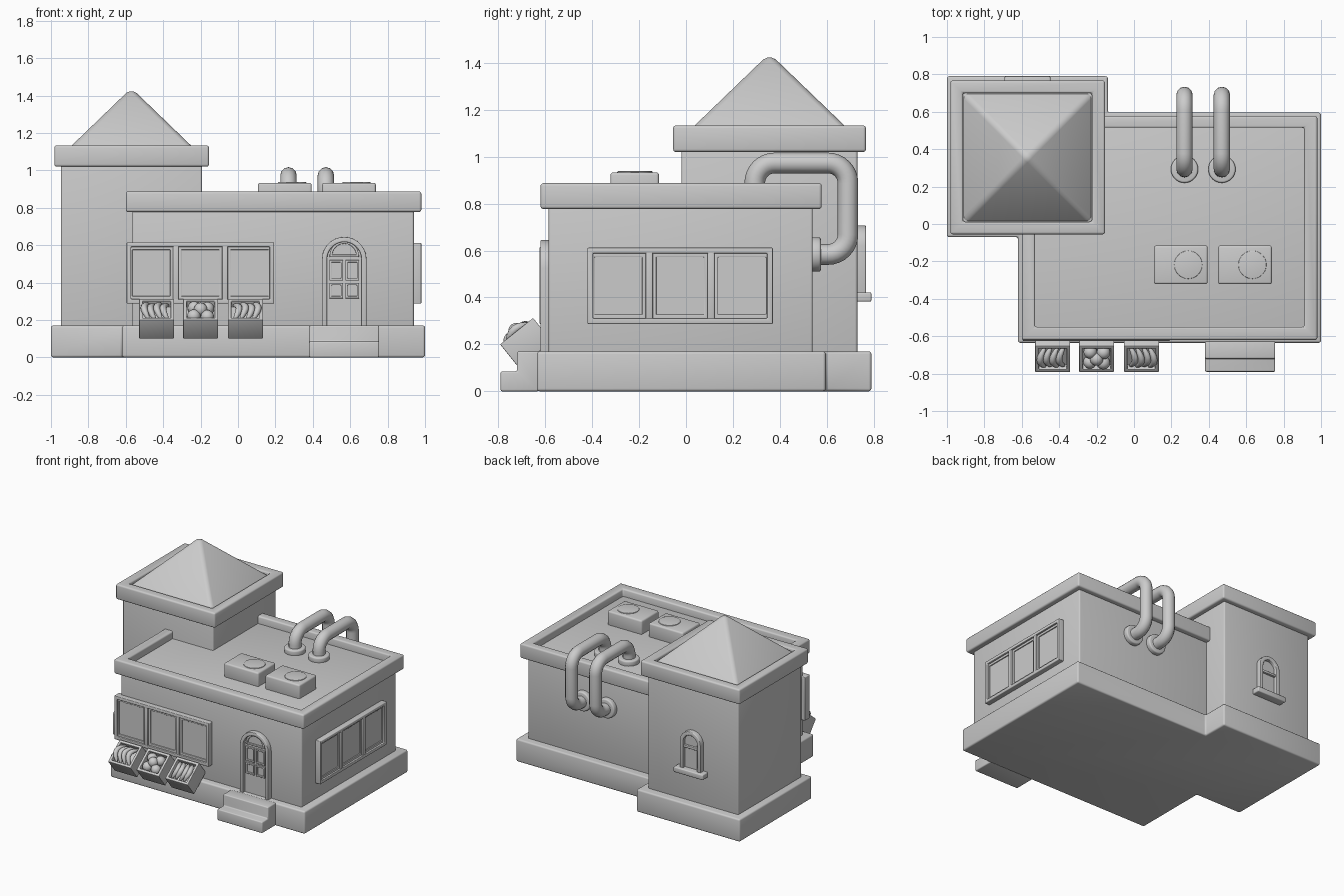
import bpy, bmesh, math
from mathutils import Matrix, Vector

if "Cube" in bpy.data.objects:
    bpy.data.objects.remove(bpy.data.objects["Cube"])


def plane(u, v, w, origin=(0, 0, 0)):
    """Matrix taking local (u, v, w) to world."""
    m = Matrix((u, v, w)).transposed().to_4x4()
    m.translation = Vector(origin)
    return m


PLAN = Matrix.Identity(4)
SIDE = plane((0, 1, 0), (0, 0, 1), (1, 0, 0))


def finish(name, bm, m, bevel):
    bmesh.ops.recalc_face_normals(bm, faces=bm.faces)
    me = bpy.data.meshes.new(name)
    bm.to_mesh(me)
    bm.free()
    me.transform(m)
    ob = bpy.data.objects.new(name, me)
    bpy.context.collection.objects.link(ob)
    if bevel:
        b = ob.modifiers.new("bevel", 'BEVEL')
        b.width, b.segments = bevel, 3
    return ob


def rect(u0, u1, v0, v1):
    return [(u0, v0), (u1, v0), (u1, v1), (u0, v1)]


def circle(u, v, r, n=32):
    return [(u + r * math.cos(i * math.tau / n), v + r * math.sin(i * math.tau / n)) for i in range(n)]


def arch(c, half, v0, spring, n=14):
    arc = [(c + half * math.cos(i * math.pi / n), spring + half * math.sin(i * math.pi / n)) for i in range(n + 1)]
    return [(c + half, v0)] + arc + [(c - half, v0)]


def prism(name, pts, w0, w1, m=PLAN, bevel=0.008):
    bm = bmesh.new()
    lo = [bm.verts.new((u, v, w0)) for u, v in pts]
    hi = [bm.verts.new((u, v, w1)) for u, v in pts]
    bm.faces.new(lo)
    bm.faces.new(hi)
    for i in range(len(pts)):
        j = (i + 1) % len(pts)
        bm.faces.new((lo[i], lo[j], hi[j], hi[i]))
    return finish(name, bm, m, bevel)


def ring(name, outer, inner, w0, w1, m=PLAN, bevel=0.008):
    bm = bmesh.new()
    loops = [[bm.verts.new((u, v, w)) for u, v in p]
             for p, w in ((outer, w0), (outer, w1), (inner, w1), (inner, w0))]
    n = len(outer)
    for k in range(4):
        a, b = loops[k], loops[(k + 1) % 4]
        for i in range(n):
            j = (i + 1) % n
            bm.faces.new((a[i], a[j], b[j], b[i]))
    return finish(name, bm, m, bevel)


def tube(name, pts, r, m=PLAN, radii=None):
    cu = bpy.data.curves.new(name, 'CURVE')
    cu.dimensions = '3D'
    cu.bevel_depth, cu.bevel_resolution, cu.use_fill_caps = r, 4, True
    s = cu.splines.new('POLY')
    s.points.add(len(pts) - 1)
    for i, p in enumerate(pts):
        s.points[i].co = (*(m @ Vector(p)), 1)
        s.points[i].radius = radii[i] if radii else 1
    bpy.context.collection.objects.link(bpy.data.objects.new(name, cu))


def fillet(pts, r, n=8):
    """Round the right-angled corners of a path."""
    out = [pts[0]]
    for a, b, c in zip(pts, pts[1:], pts[2:]):
        d1, d2 = (a - b).normalized(), (c - b).normalized()
        ctr = b + (d1 + d2) * r
        for i in range(n + 1):
            t = i / n * math.pi / 2
            out.append(ctr - d2 * r * math.cos(t) - d1 * r * math.sin(t))
    return out + [pts[-1]]


# Plinth and front steps
prism("plinth", [(-0.62, -0.635), (1, -0.635), (1, 0.595), (-0.14, 0.595),
                 (-0.14, 0.79), (-1, 0.79), (-1, -0.07), (-0.62, -0.07)], 0, 0.17, PLAN, 0.012)
prism("front_steps", [(-0.625, 0), (-0.79, 0), (-0.79, 0.085), (-0.72, 0.085), (-0.72, 0.17), (-0.625, 0.17)],
      0.38, 0.755, SIDE)

# Shop body with parapet
prism("shop_walls", rect(-0.565, 0.94, -0.585, 0.54), 0.16, 0.83, PLAN, 0.01)
ring("shop_parapet", rect(-0.6, 0.98, -0.62, 0.578), rect(-0.53, 0.91, -0.55, 0.515), 0.777, 0.887, PLAN, 0.012)

# Tower with cornice and pyramid roof
prism("tower_walls", rect(-0.947, -0.193, -0.02, 0.73), 0.16, 1.11, PLAN, 0.01)
ring("tower_cornice", rect(-0.982, -0.155, -0.055, 0.767), rect(-0.915, -0.225, 0.012, 0.7),
     1.02, 1.133, PLAN, 0.012)
bm = bmesh.new()
bmesh.ops.create_cone(bm, cap_ends=True, segments=4, radius1=0.353 * math.sqrt(2), radius2=0, depth=0.34)
finish("tower_roof", bm, Matrix.Translation((-0.57, 0.356, 1.27)) @ Matrix.Rotation(math.pi / 4, 4, 'Z'), 0.022)


# Three-pane shop windows on front and right
def shop_window(name, u0, u1, v0, v1, m):
    prism(name + "_glass", rect(u0 + .01, u1 - .01, v0 + .01, v1 - .01), -0.02, 0.018, m, 0)
    ring(name + "_frame", rect(u0, u1, v0, v1), rect(u0 + .024, u1 - .024, v0 + .024, v1 - .024), -0.02, 0.04, m, 0.005)
    step = (u1 - u0) / 3
    for i in range(3):
        a, b = u0 + i * step, u0 + (i + 1) * step
        ring(name + "_sash", rect(a + .01, b - .01, v0 + .015, v1 - .015),
             rect(a + .03, b - .03, v0 + .04, v1 - .04), 0, 0.026, m, 0.003)
        if i:
            prism(name + "_mullion", rect(a - .015, a + .015, v0 + .015, v1 - .015), 0, 0.038, m, 0.005)


FRONT = plane((1, 0, 0), (0, 0, 1), (0, -1, 0), (0, -0.585, 0))
RIGHT = plane((0, 1, 0), (0, 0, 1), (1, 0, 0), (0.94, 0, 0))
BACK = plane((-1, 0, 0), (0, 0, 1), (0, 1, 0), (0, 0.73, 0))
shop_window("front_window", -0.595, 0.193, 0.287, 0.615, FRONT)
shop_window("side_window", -0.42, 0.37, 0.287, 0.612, RIGHT)

# Arched door
C = 0.568
prism("door_leaf", arch(C, 0.1, 0.165, 0.525), -0.02, 0.014, FRONT, 0)
prism("door_frame", arch(C, 0.119, 0.165, 0.525) + arch(C, 0.092, 0.165, 0.525)[::-1], -0.02, 0.036, FRONT, 0.005)
prism("door_fanlight", arch(C, 0.078, 0.542, 0.544) + arch(C, 0.064, 0.542, 0.544)[::-1], 0, 0.024, FRONT, 0.003)
prism("door_fanlight_bar", rect(C - .078, C + .078, 0.536, 0.549), 0, 0.024, FRONT, 0.003)
for sx in (-1, 1):
    for v0, v1 in ((0.41, 0.52), (0.315, 0.398)):
        a, b = sorted((C + sx * 0.006, C + sx * 0.08))
        ring("door_pane", rect(a, b, v0, v1), rect(a + .012, b - .012, v0 + .012, v1 - .012), 0, 0.024, FRONT, 0.003)

# Arched tower window at the back
prism("tower_window_glass", arch(0.57, 0.07, 0.41, 0.62), -0.02, 0.012, BACK, 0)
prism("tower_window_frame", arch(0.57, 0.087, 0.41, 0.62) + arch(0.57, 0.058, 0.41, 0.62)[::-1],
      -0.02, 0.037, BACK, 0.005)
prism("tower_window_bar", rect(0.505, 0.635, 0.573, 0.592), 0, 0.028, BACK, 0.004)
prism("tower_window_sill", rect(0.447, 0.692, 0.382, 0.422), -0.02, 0.06, BACK, 0.007)

# Roof vent boxes
for x in (0.107, 0.45):
    prism("roof_vent_box", rect(x, x + 0.287, -0.322, -0.115), 0.82, 0.933, PLAN, 0.012)
    prism("roof_vent_cap", circle(x + 0.183, -0.218, 0.075), 0.925, 0.938, PLAN, 0.003)

# Pipes from roof to back wall
for x in (0.27, 0.47):
    path = [Vector((x, y, z)) for y, z in ((0.293, 0.82), (0.293, 0.973), (0.69, 0.973), (0.69, 0.583), (0.53, 0.583))]
    tube("roof_pipe", fillet(path, 0.085), 0.044)
    prism("pipe_roof_collar", circle(x, 0.293, 0.073), 0.82, 0.866, PLAN, 0.01)
    prism("pipe_wall_collar", circle(-x, 0.583, 0.073), -0.2, -0.155, BACK, 0.01)

# Tilted produce crates
for k, x in enumerate((-0.435, -0.2, 0.04)):
    m = plane((1, 0, 0), (0, 0.78, 0.625), (0, -0.625, 0.78), (x, -0.792, 0.2))
    ring("crate_walls", rect(-.094, .094, 0, .18), rect(-.075, .075, .019, .161), -0.128, 0, m, 0.004)
    prism("crate_floor", rect(-.08, .08, .015, .165), -0.126, -0.04, m, 0)
    if k == 1:
        for u, v in ((-.036, .055), (.036, .05), (-.034, .124), (.037, .12), (0, .09)):
            bm = bmesh.new()
            bmesh.ops.create_uvsphere(bm, u_segments=16, v_segments=10, radius=0.036)
            finish("round_fruit", bm, m @ Matrix.Translation((u, v, 0.0 if u == 0 else -0.018)), 0)
    else:
        s = 1 if k else -1
        for i in range(4):
            pts, rad = [], []
            for j in range(9):
                t = j / 8
                arc = math.sin(math.pi * t)
                pts.append((s * (-.062 + i * .034 + .028 * arc), .024 + .132 * t, -.025 + .03 * arc + .006 * (i % 2)))
                rad.append(0.3 + 0.7 * arc ** 0.6 if 0 < j < 8 else 0.3)
            tube("curved_fruit", pts, 0.018, m, rad)

# Bake bevels and curves, then smooth
bpy.ops.object.select_all(action='SELECT')
bpy.context.view_layer.objects.active = bpy.context.selected_objects[0]
bpy.ops.object.convert(target='MESH')
bpy.ops.object.shade_smooth_by_angle(angle=math.radians(35))
